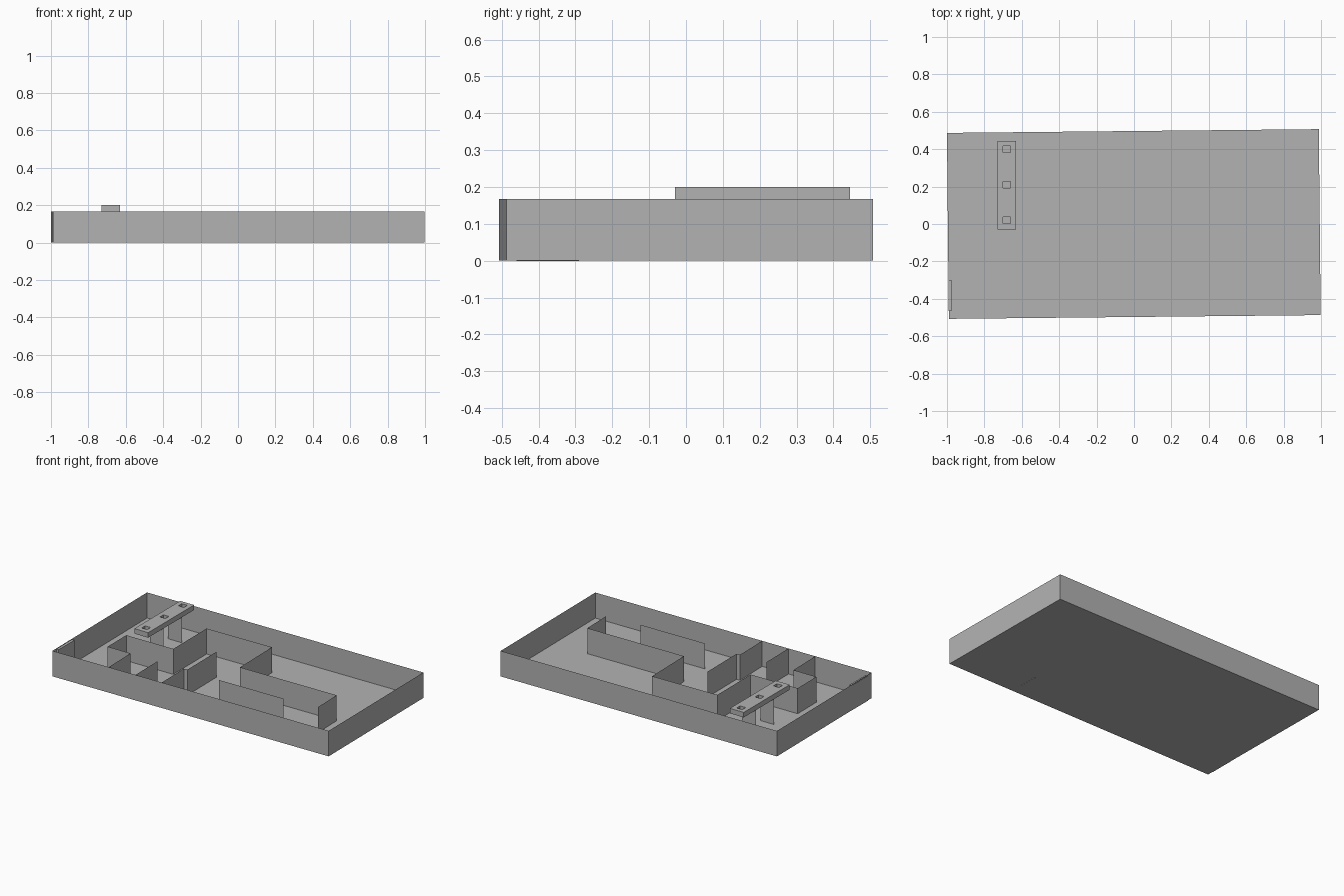
import bpy
import bmesh

cube = bpy.data.objects.get("Cube")
if cube:
    bpy.data.objects.remove(cube, do_unlink=True)

WALL_H = 0.167

grey = bpy.data.materials.new("plain grey")
grey.use_nodes = True
colour = (0.45, 0.45, 0.45, 1)
grey.diffuse_color = colour
grey.node_tree.nodes["Principled BSDF"].inputs["Base Color"].default_value = colour


def finish(name, bm, closed=True):
    if closed:
        bmesh.ops.recalc_face_normals(bm, faces=bm.faces)
    mesh = bpy.data.meshes.new(name)
    bm.to_mesh(mesh)
    bm.free()
    mesh.materials.append(grey)
    obj = bpy.data.objects.new(name, mesh)
    bpy.context.collection.objects.link(obj)
    return obj


def sheet(name, path, height=WALL_H, closed=False):
    """Upright paper-thin wall that follows a plan path."""
    bm = bmesh.new()
    low = [bm.verts.new((x, y, 0)) for x, y in path]
    high = [bm.verts.new((x, y, height)) for x, y in path]
    n = len(path)
    for i in range(n if closed else n - 1):
        j = (i + 1) % n
        bm.faces.new((low[i], low[j], high[j], high[i]))
    return finish(name, bm, False)


def box(name, x0, x1, y0, y1, z0, z1):
    bm = bmesh.new()
    bmesh.ops.create_cube(bm, size=1)
    for v in bm.verts:
        v.co = (x1 if v.co.x > 0 else x0,
                y1 if v.co.y > 0 else y0,
                z1 if v.co.z > 0 else z0)
    return finish(name, bm)


# Slightly skewed floor and outer walls
corners = [(-0.99, -0.507), (0.998, -0.487), (0.988, 0.507), (-1.0, 0.487)]
bm = bmesh.new()
bm.faces.new([bm.verts.new((x, y, 0)) for x, y in corners])
finish("floor", bm, False)
sheet("outer_walls", corners, closed=True)

# Inner partitions
sheet("corridor_partition", [
    (-0.585, -0.502), (-0.59, -0.27), (-0.755, -0.27), (-0.757, -0.075),
    (-0.418, -0.073), (-0.42, 0.275), (0.048, 0.282), (0.055, -0.057),
    (0.75, -0.05), (0.755, -0.25)])
sheet("room_divider", [(-0.395, -0.27), (-0.392, -0.5)])
sheet("stepped_partition", [
    (-0.185, 0.04), (-0.182, -0.262), (-0.207, -0.265), (-0.203, -0.498)])
sheet("front_partition", [(0.055, -0.275), (0.52, -0.27)])

# Door slab on the side wall and threshold strip on the floor
box("side_door", -0.993, -0.975, -0.465, -0.30, 0, 0.162)
box("threshold_strip", 0.506, 0.514, -0.46, -0.29, -0.0005, 0.002)

# Raised beam with three square openings, extruded from a plan grid
BEAM_X = (-0.73, -0.70, -0.66, -0.63)
hole_y = (0.02, 0.21, 0.40)
BEAM_Y = [-0.03] + [y + s * 0.018 for y in hole_y for s in (-1, 1)] + [0.445]
bm = bmesh.new()
grid = [[bm.verts.new((x, y, WALL_H)) for x in BEAM_X] for y in BEAM_Y]
for j in range(len(BEAM_Y) - 1):
    for i in range(len(BEAM_X) - 1):
        if i == 1 and j % 2 == 1:
            continue
        bm.faces.new((grid[j][i], grid[j][i + 1], grid[j + 1][i + 1], grid[j + 1][i]))
top = bmesh.ops.extrude_face_region(bm, geom=bm.faces[:], use_keep_orig=True)
for item in top["geom"]:
    if isinstance(item, bmesh.types.BMVert):
        item.co.z += 0.033
finish("raised_beam", bm)

# Panels that carry the beam
for label, y in (("front", 0.13), ("back", 0.32)):
    sheet(label + "_beam_support", [(-0.73, y), (-0.63, y)])
